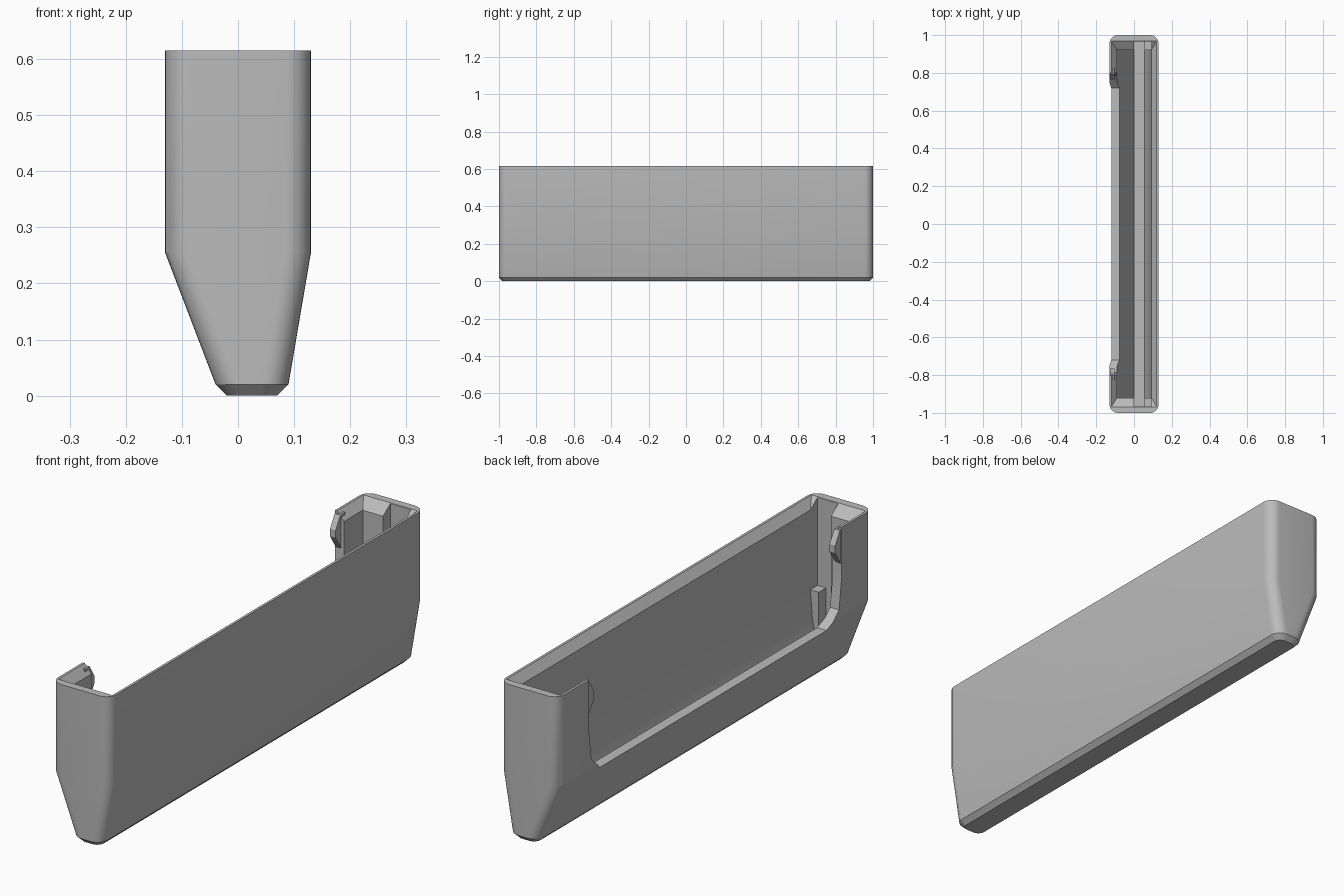
import bpy, bmesh, math

if "Cube" in bpy.data.objects:
    bpy.data.objects.remove(bpy.data.objects["Cube"])

grey = bpy.data.materials.new("plain_grey")
grey.diffuse_color = (0.5, 0.5, 0.5, 1)
grey.use_nodes = True
grey.node_tree.nodes["Principled BSDF"].inputs["Base Color"].default_value = grey.diffuse_color


def finish(name, bm):
    bmesh.ops.recalc_face_normals(bm, faces=bm.faces)
    me = bpy.data.meshes.new(name)
    bm.to_mesh(me)
    bm.free()
    me.materials.append(grey)
    ob = bpy.data.objects.new(name, me)
    bpy.context.collection.objects.link(ob)
    return ob


def rounded_rect(x0, x1, hy, r, n=8):
    if r == 0:
        return [(x1, hy), (x0, hy), (x0, -hy), (x1, -hy)]
    pts = []
    corners = [(x1 - r, hy - r), (x0 + r, hy - r), (x0 + r, r - hy), (x1 - r, r - hy)]
    for q, (cx, cy) in enumerate(corners):
        for i in range(n + 1):
            a = math.pi / 2 * (q + i / n)
            pts.append((cx + r * math.cos(a), cy + r * math.sin(a)))
    return pts


def loft(name, sections):
    """Stack of rectangles (z, x0, x1, half_y, corner_radius)."""
    bm = bmesh.new()
    rings = [[bm.verts.new((x, y, z)) for x, y in rounded_rect(x0, x1, hy, r)]
             for z, x0, x1, hy, r in sections]
    for a, b in zip(rings, rings[1:]):
        for i in range(len(a)):
            j = (i + 1) % len(a)
            bm.faces.new((a[i], a[j], b[j], b[i]))
    bm.faces.new(rings[0][::-1])
    bm.faces.new(rings[-1])
    return finish(name, bm)


def prism(name, yz, x0, x1):
    """Side profile extruded along x."""
    bm = bmesh.new()
    a, b = [[bm.verts.new((x, y, z)) for y, z in yz] for x in (x0, x1)]
    bm.faces.new(a[::-1])
    bm.faces.new(b)
    for i in range(len(a)):
        j = (i + 1) % len(a)
        bm.faces.new((a[i], a[j], b[j], b[i]))
    return finish(name, bm)


# Tapered outer shell with rounded ends and a chamfered base
body = loft("tray_body", [
    (0.0, -0.02, 0.07, 0.98, 0.03),
    (0.02, -0.04, 0.09, 1.0, 0.045),
    (0.255, -0.13, 0.13, 1.0, 0.045),
    (0.615, -0.13, 0.13, 1.0, 0.045)])

# Main cavity, with a gently curved lower wall
cavity = loft("cavity_cutter", [
    (0.035, 0.0, 0.055, 0.92, 0),
    (0.08, -0.017, 0.07, 0.92, 0),
    (0.15, -0.046, 0.083, 0.92, 0),
    (0.26, -0.09, 0.092, 0.92, 0),
    (0.70, -0.09, 0.092, 0.92, 0)])

# Bevelled mouth
mouth = loft("mouth_cutter", [
    (0.58, -0.09, 0.092, 0.92, 0),
    (0.615, -0.12, 0.12, 0.968, 0),
    (0.70, -0.12, 0.12, 0.968, 0)])

# End slots: narrow below, wider above the ledge
slot = loft("slot_cutter", [(0.035, 0.0, 0.055, 0.966, 0), (0.7, 0.0, 0.055, 0.966, 0)])
ledge = loft("ledge_cutter", [(0.26, 0.0, 0.092, 0.966, 0), (0.7, 0.0, 0.092, 0.966, 0)])

# Wide opening in the left wall
half = [(0.72, 0.23), (0.785, 0.29), (0.80, 0.40), (0.80, 0.8)]
window = prism("window_cutter", half + [(-y, z) for y, z in half[::-1]], -0.3, -0.05)

for cutter in (cavity, mouth, slot, ledge, window):
    m = body.modifiers.new(cutter.name, 'BOOLEAN')
    m.operation = 'DIFFERENCE'
    m.solver = 'EXACT'
    m.object = cutter
    cutter.hide_render = True
    cutter.hide_set(True)

# Apply the cuts and keep hard edges crisp
bpy.context.view_layer.objects.active = body
body.select_set(True)
for m in list(body.modifiers):
    bpy.ops.object.modifier_apply(modifier=m.name)
bpy.ops.object.shade_smooth_by_angle(angle=math.radians(18))

# Snap clips at both ends of the opening
clip = [(0.825, 0.605), (0.795, 0.605), (0.765, 0.555), (0.765, 0.525), (0.80, 0.47), (0.825, 0.47)]
for name, s in (("back_clip", 1), ("front_clip", -1)):
    prism(name, [(s * y, z) for y, z in clip], -0.127, -0.102)
